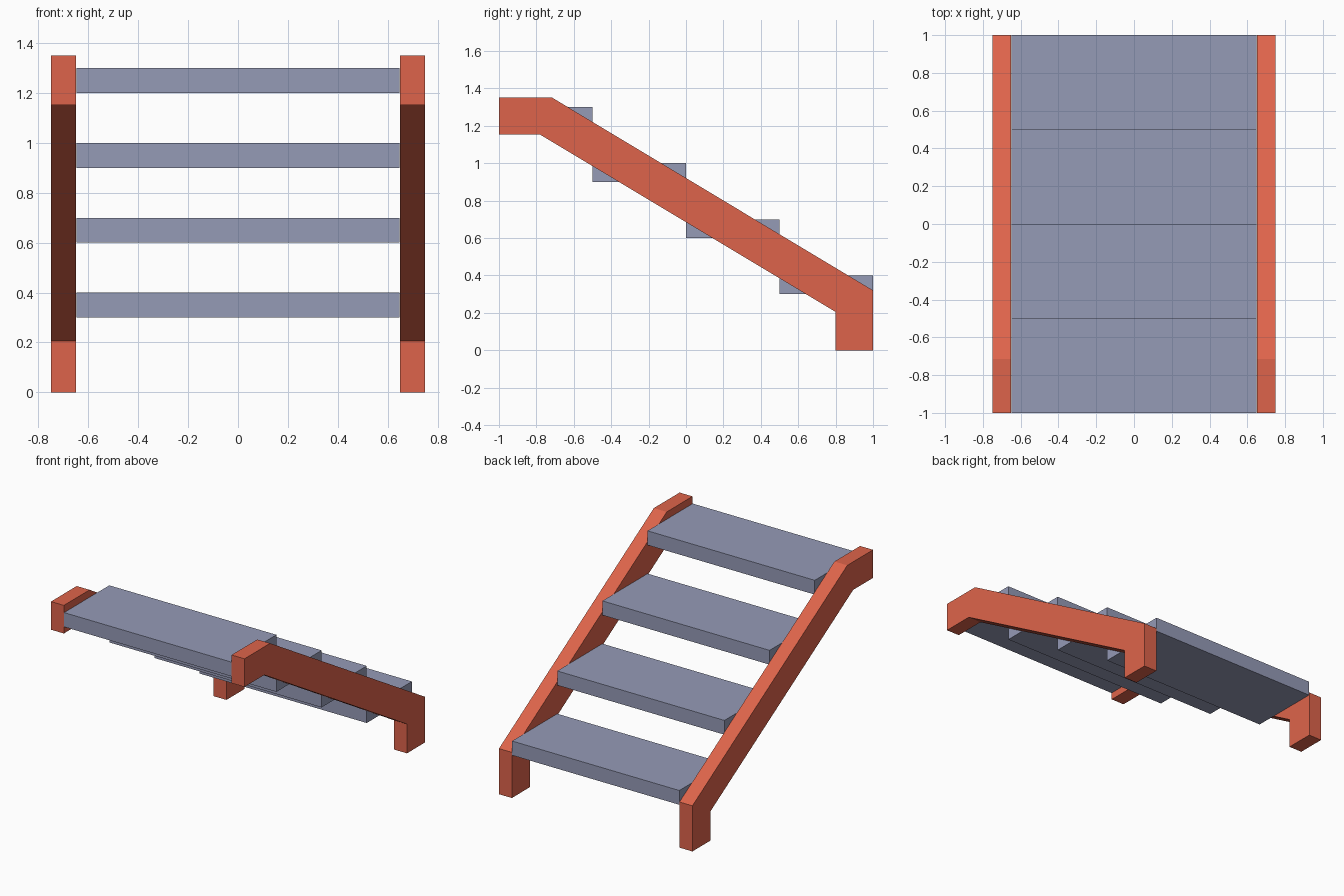
import bpy, bmesh

if "Cube" in bpy.data.objects:
    bpy.data.objects.remove(bpy.data.objects["Cube"])


def material(name, rgb):
    m = bpy.data.materials.new(name)
    m.diffuse_color = (*rgb, 1.0)
    m.use_nodes = True
    m.node_tree.nodes["Principled BSDF"].inputs["Base Color"].default_value = m.diffuse_color
    return m


def extrude_x(name, profile, x0, x1, mat):
    """Solid made from a (y, z) profile swept from x0 to x1."""
    bm = bmesh.new()
    face = bm.faces.new([bm.verts.new((x0, y, z)) for y, z in profile])
    swept = bmesh.ops.extrude_face_region(bm, geom=[face])["geom"]
    verts = [g for g in swept if isinstance(g, bmesh.types.BMVert)]
    bmesh.ops.translate(bm, verts=verts, vec=(x1 - x0, 0, 0))
    bmesh.ops.recalc_face_normals(bm, faces=bm.faces)
    mesh = bpy.data.meshes.new(name)
    bm.to_mesh(mesh)
    bm.free()
    mesh.materials.append(mat)
    obj = bpy.data.objects.new(name, mesh)
    bpy.context.collection.objects.link(obj)
    return obj


orange = material("orange red", (0.73, 0.127, 0.07))
grey = material("blue grey", (0.30, 0.325, 0.47))

# Side stringers: flat top end, sloping beam, vertical foot
stringer = [(-1, 1.35), (-0.715, 1.35), (1, 0.32), (1, 0),
            (0.8, 0), (0.8, 0.205), (-0.78, 1.153), (-1, 1.153)]
extrude_x("left_stringer", stringer, -0.75, -0.65, orange)
extrude_x("right_stringer", stringer, 0.65, 0.75, orange)

# Four flat treads, descending toward the back
for i in range(4):
    y, z = -1 + 0.5 * i, 1.2 - 0.3 * i
    tread = [(y, z), (y + 0.5, z), (y + 0.5, z + 0.1), (y, z + 0.1)]
    extrude_x(f"tread_{i + 1}", tread, -0.648, 0.648, grey)
